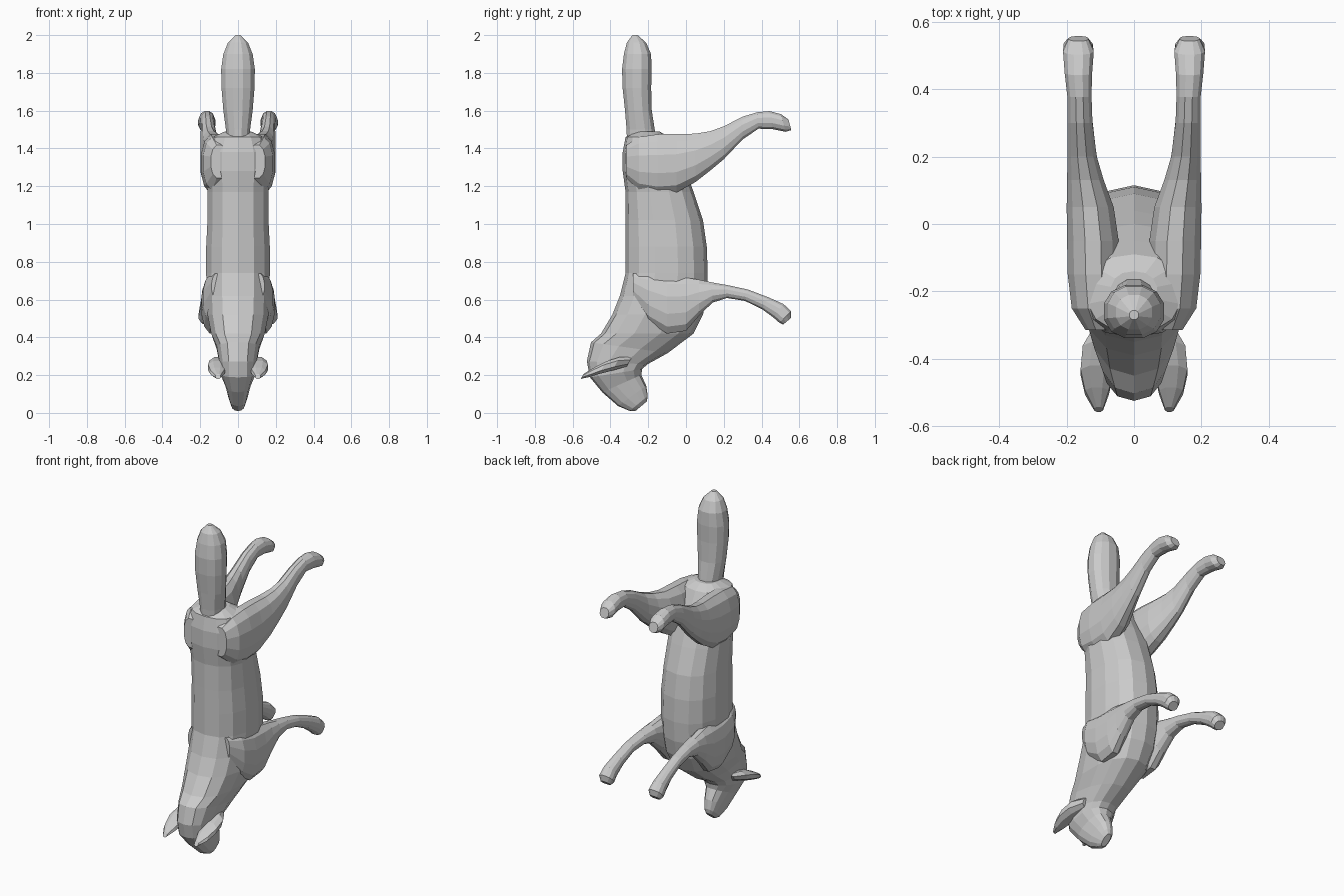
import bpy, bmesh
from math import sin, cos, pi, radians


def power(v, e):
    return abs(v) ** e * (1 if v >= 0 else -1)


def loft(name, rings, n=12, e=0.9, mirror=False):
    """Skin rings (x, y, z, half width, half depth, tilt); tilt turns the depth axis from y to z."""
    bm = bmesh.new()
    loops = []
    for x, y, z, a, b, tilt in rings:
        t = radians(tilt)
        loop = []
        for i in range(n):
            ang = 2 * pi * (i + 0.5) / n
            u, v = a * power(cos(ang), e), b * power(sin(ang), e)
            loop.append(bm.verts.new((x + u, y + v * cos(t), z + v * sin(t))))
        loops.append(loop)
    for p, q in zip(loops, loops[1:]):
        for i in range(n):
            j = (i + 1) % n
            bm.faces.new((p[i], p[j], q[j], q[i]))
    bm.faces.new(loops[0])
    bm.faces.new(loops[-1])
    bmesh.ops.recalc_face_normals(bm, faces=bm.faces)
    mesh = bpy.data.meshes.new(name)
    bm.to_mesh(mesh)
    bm.free()
    ob = bpy.data.objects.new(name, mesh)
    bpy.context.collection.objects.link(ob)
    if mirror:
        ob.modifiers.new("Mirror", 'MIRROR')
    return ob


def span(z, y0, y1, a):
    """Level ring from its back and belly limits."""
    return (0, (y0 + y1) / 2, z, a, (y1 - y0) / 2, 0)


# Torso, neck and head in one skin, rump at the top and nose at the bottom
loft("body_and_head", [
    span(1.49, -0.27, -0.14, 0.07),
    span(1.46, -0.32, -0.09, 0.14),
    span(1.38, -0.335, -0.05, 0.17),
    span(1.28, -0.335, 0.00, 0.175),
    span(1.17, -0.32, 0.04, 0.165),
    span(1.02, -0.32, 0.09, 0.165),
    span(0.88, -0.32, 0.11, 0.172),
    span(0.74, -0.32, 0.115, 0.172),
    span(0.62, -0.35, 0.11, 0.17),
    span(0.52, -0.39, 0.09, 0.165),
    span(0.42, -0.45, 0.04, 0.145),
    (0, -0.30, 0.345, 0.115, 0.205, -8),
    (0, -0.365, 0.265, 0.10, 0.16, -3),
    (0, -0.37, 0.21, 0.095, 0.14, 9),
    (0, -0.34, 0.155, 0.068, 0.113, 24),
    (0, -0.285, 0.09, 0.05, 0.092, 36),
    (0, -0.25, 0.05, 0.037, 0.062, 40),
    (0, -0.238, 0.035, 0.02, 0.04, 40),
], n=14, e=0.85)

# Ears sweeping back off the cheeks
loft("ear", [
    (0.08, -0.30, 0.27, 0.035, 0.03, 60),
    (0.10, -0.37, 0.26, 0.056, 0.045, 60),
    (0.11, -0.44, 0.24, 0.052, 0.042, 60),
    (0.11, -0.50, 0.215, 0.038, 0.032, 60),
    (0.105, -0.55, 0.193, 0.014, 0.016, 60),
], n=8, mirror=True)

# Bushy tail
loft("tail", [
    (0, -0.235, 1.44, 0.062, 0.08, 0),
    (0, -0.24, 1.50, 0.066, 0.077, 0),
    (0, -0.252, 1.60, 0.08, 0.073, 0),
    (0, -0.26, 1.72, 0.09, 0.078, 0),
    (0, -0.26, 1.82, 0.092, 0.081, 0),
    (0, -0.257, 1.90, 0.08, 0.074, 0),
    (0, -0.262, 1.96, 0.055, 0.053, 0),
    (0, -0.27, 2.00, 0.014, 0.014, 0),
], n=12)

# Hind legs: broad thigh tapering to the paw
loft("hind_leg", [
    (0.10, -0.315, 1.33, 0.045, 0.09, 90),
    (0.115, -0.25, 1.32, 0.072, 0.145, 90),
    (0.12, -0.15, 1.317, 0.079, 0.163, 90),
    (0.122, -0.05, 1.322, 0.079, 0.16, 90),
    (0.13, 0.05, 1.35, 0.072, 0.132, 90),
    (0.144, 0.13, 1.388, 0.056, 0.107, 90),
    (0.154, 0.20, 1.43, 0.045, 0.09, 90),
    (0.16, 0.30, 1.508, 0.038, 0.062, 90),
    (0.162, 0.38, 1.548, 0.037, 0.045, 95),
    (0.165, 0.45, 1.55, 0.042, 0.05, 100),
    (0.165, 0.515, 1.535, 0.047, 0.05, 105),
    (0.165, 0.55, 1.525, 0.03, 0.03, 105),
], mirror=True)

# Front legs: flat shoulder blade tapering to the paw
loft("front_leg", [
    (0.11, -0.28, 0.67, 0.03, 0.07, 90),
    (0.125, -0.20, 0.61, 0.062, 0.13, 90),
    (0.13, -0.10, 0.57, 0.066, 0.155, 90),
    (0.135, 0.00, 0.575, 0.06, 0.145, 90),
    (0.14, 0.07, 0.61, 0.052, 0.098, 90),
    (0.145, 0.14, 0.637, 0.045, 0.055, 90),
    (0.15, 0.22, 0.642, 0.038, 0.035, 85),
    (0.158, 0.32, 0.623, 0.034, 0.032, 75),
    (0.163, 0.42, 0.58, 0.035, 0.037, 65),
    (0.166, 0.49, 0.54, 0.04, 0.046, 55),
    (0.166, 0.525, 0.508, 0.045, 0.045, 45),
    (0.166, 0.535, 0.485, 0.03, 0.028, 40),
], mirror=True)
